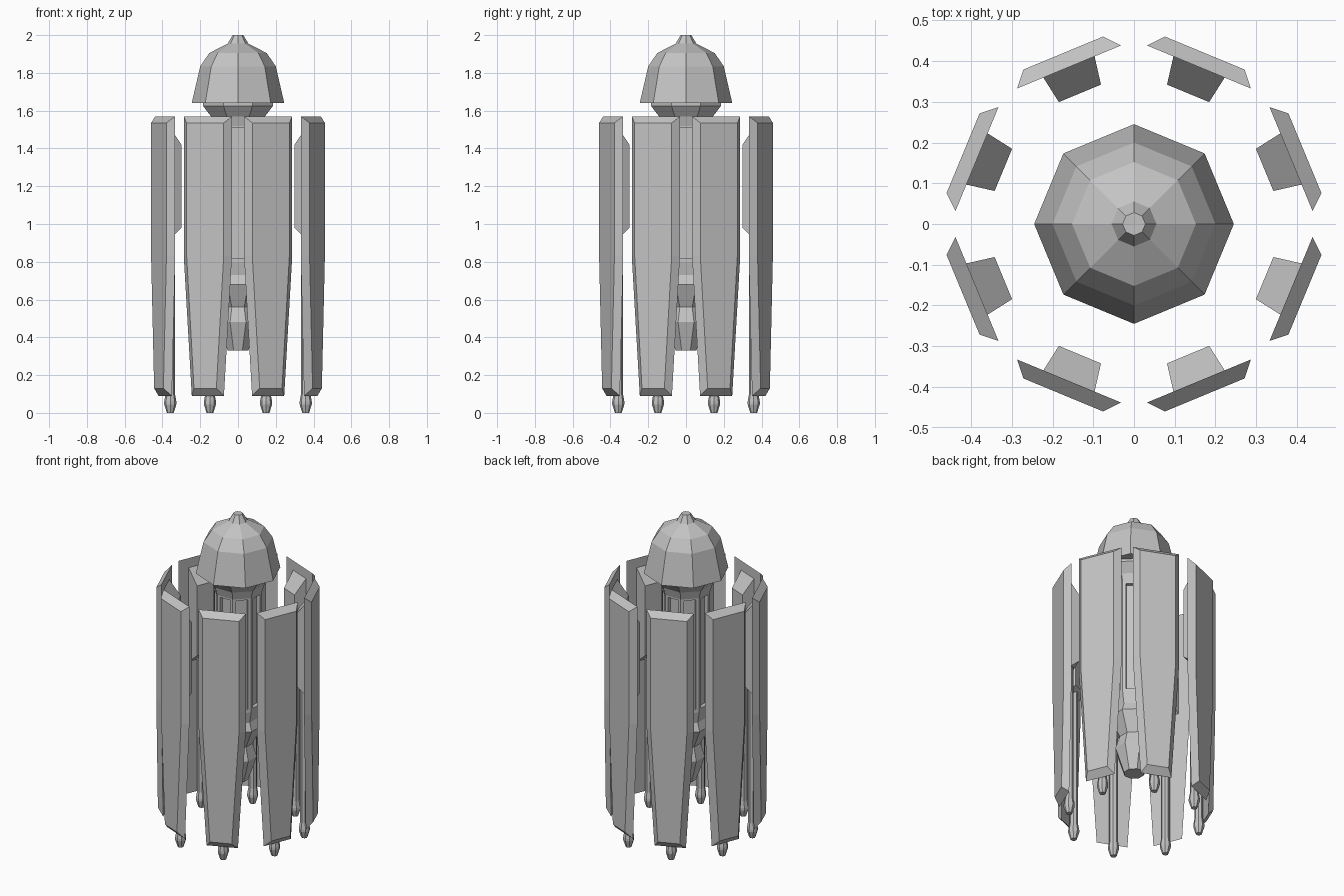
import bpy
import bmesh
from math import sin, cos, pi
from mathutils import Matrix

cube = bpy.data.objects.get("Cube")
if cube:
    bpy.data.objects.remove(cube)

# Single plain metal colour
metal = bpy.data.materials.new("grey_metal")
metal.use_nodes = True
COLOUR = (0.55, 0.55, 0.55, 1)
metal.diffuse_color = COLOUR
metal.node_tree.nodes["Principled BSDF"].inputs["Base Color"].default_value = COLOUR


def finish(bm, name):
    bmesh.ops.recalc_face_normals(bm, faces=bm.faces)
    mesh = bpy.data.meshes.new(name)
    bm.to_mesh(mesh)
    bm.free()
    mesh.materials.append(metal)
    obj = bpy.data.objects.new(name, mesh)
    bpy.context.collection.objects.link(obj)
    return obj


def loft(bm, rings):
    """Skin a list of equal point loops and cap both ends."""
    loops = [[bm.verts.new(p) for p in ring] for ring in rings]
    n = len(loops[0])
    for a, b in zip(loops, loops[1:]):
        for i in range(n):
            j = (i + 1) % n
            bm.faces.new((a[i], a[j], b[j], b[i]))
    bm.faces.new(loops[0][::-1])
    bm.faces.new(loops[-1])


def turned(bm, profile, sides=8, turn=0.0, x=0.0):
    """Faceted solid of revolution from (radius, height) pairs."""
    angles = [turn + 2 * pi * i / sides for i in range(sides)]
    loft(bm, [[(x + r * cos(a), r * sin(a), z) for a in angles] for r, z in profile])


# Dome with pointed cap, corners on the main axes
bm = bmesh.new()
turned(bm, [(.245, 1.64), (.2, 1.835), (.152, 1.905), (.055, 1.955), (.028, 2)])
finish(bm, "dome")

# Collar below the dome
bm = bmesh.new()
turned(bm, [(.14, 1.52), (.155, 1.57), (.2, 1.625), (.2, 1.64)], turn=pi / 8)
finish(bm, "collar")

# Central column with a recessed slot in each long face
bm = bmesh.new()
turned(bm, [(.14, .8), (.14, 1.53)], turn=pi / 8)
bmesh.ops.recalc_face_normals(bm, faces=bm.faces)
walls = [f for f in bm.faces if abs(f.normal.z) < .5]
inset = bmesh.ops.inset_individual(bm, faces=walls, thickness=.028)
slots = [f for f in walls if f.is_valid]
for f in slots:
    step = f.normal * -.025
    base = bmesh.ops.extrude_discrete_faces(bm, faces=[f])["faces"][0]
    bmesh.ops.translate(bm, verts=base.verts, vec=step)
finish(bm, "column")

# Stepped tail under the column
bm = bmesh.new()
turned(bm, [(.06, .33), (.11, .48), (.085, .56), (.145, .68), (.125, .73), (.14, .8)],
       turn=pi / 8)
finish(bm, "tail")


# Outboard parts are drawn along +x, then turned to their place
def panel(bm):
    inner = [(.138, 1.57), (.138, .83), (.092, .09)]
    outer = [(.106, 1.535), (.106, .83), (.064, .13)]
    loft(bm, [[(r, -y, z) for y, z in side] + [(r, y, z) for y, z in side[::-1]]
              for r, side in ((.417, inner), (.454, outer))])


def bracket(bm):
    loft(bm, [[(r, -w, low), (r, w, low), (r, w, high), (r, -w, high)]
              for r, w, low, high in ((.347, .056, .98, 1.42), (.417, .068, .92, 1.51))])


def strut(bm):
    turned(bm, [(.018, 0), (.032, .045), (.032, .06), (.025, .1), (.025, .97)],
           turn=pi / 8, x=.388)


for k in range(8):
    spin = Matrix.Rotation(pi / 8 + k * pi / 4, 4, "Z")
    for name, make in (("panel", panel), ("bracket", bracket), ("strut", strut)):
        bm = bmesh.new()
        make(bm)
        bm.transform(spin)
        finish(bm, f"{name}_{k + 1}")
